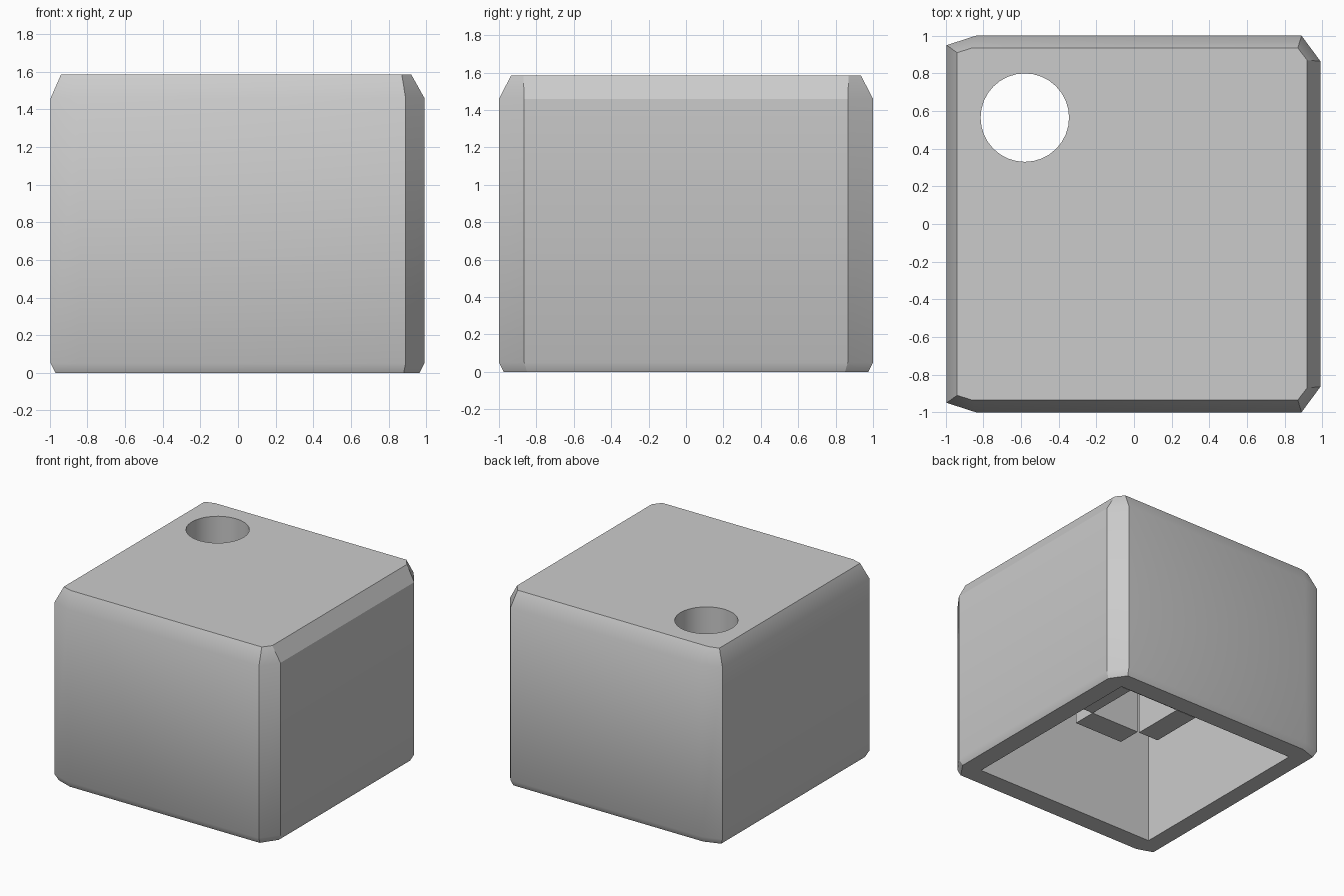
import bpy, bmesh, math

if "Cube" in bpy.data.objects:
    bpy.data.objects.remove(bpy.data.objects["Cube"])

grey = bpy.data.materials.new("light grey plastic")
grey.use_nodes = True
colour = (0.6, 0.6, 0.6, 1)
grey.diffuse_color = colour
grey.node_tree.nodes["Principled BSDF"].inputs["Base Color"].default_value = colour


def make(name, bm):
    bmesh.ops.recalc_face_normals(bm, faces=bm.faces)
    mesh = bpy.data.meshes.new(name)
    bm.to_mesh(mesh)
    bm.free()
    mesh.materials.append(grey)
    obj = bpy.data.objects.new(name, mesh)
    bpy.context.collection.objects.link(obj)
    return obj


def box(name, x0, x1, y0, y1, z0, z1):
    bm = bmesh.new()
    bmesh.ops.create_cube(bm, size=1)
    for v in bm.verts:
        v.co = ((x0 + x1) / 2 + v.co.x * (x1 - x0),
                (y0 + y1) / 2 + v.co.y * (y1 - y0),
                (z0 + z1) / 2 + v.co.z * (z1 - z0))
    return make(name, bm)


def cut(target, cutter):
    mod = target.modifiers.new("cut", "BOOLEAN")
    mod.operation, mod.solver, mod.object = "DIFFERENCE", "EXACT", cutter
    bpy.context.view_layer.objects.active = target
    bpy.ops.object.modifier_apply(modifier=mod.name)
    bpy.data.objects.remove(cutter)


# Shell: half outlines (y >= 0) at each height, mirrored to the front
body = [(0.99, 0.865), (0.89, 1), (-0.84, 1), (-0.995, 0.95)]
foot = [(0.965, 0.85), (0.88, 0.975), (-0.84, 0.975), (-0.97, 0.93)]
crown = [(0.92, 0.87), (0.87, 0.935), (-0.86, 0.935), (-0.94, 0.91)]
bm = bmesh.new()
rings = []
for half, z in ((foot, 0), (body, 0.05), (body, 1.46), (crown, 1.585)):
    outline = half + [(x, -y) for x, y in reversed(half)]
    rings.append([bm.verts.new((x, y, z)) for x, y in outline])
for low, high in zip(rings, rings[1:]):
    for i in range(len(low)):
        j = (i + 1) % len(low)
        bm.faces.new((low[i], low[j], high[j], high[i]))
bm.faces.new(rings[0])
bm.faces.new(rings[-1])
shell = make("shell", bm)

# Cavity open at the bottom
CEILING = 1.3
cut(shell, box("cavity_cutter", -0.83, 0.81, -0.82, 0.82, -0.2, CEILING))

# Round hole through the top
bm = bmesh.new()
bmesh.ops.create_cone(bm, cap_ends=True, segments=32, radius1=0.235, radius2=0.235, depth=1)
bmesh.ops.translate(bm, vec=(-0.58, 0.565, 1.5), verts=bm.verts)
cut(shell, make("hole_cutter", bm))

bpy.ops.object.select_all(action="DESELECT")
shell.select_set(True)
bpy.context.view_layer.objects.active = shell
bpy.ops.object.shade_smooth_by_angle(angle=math.radians(28.5))

# Four blocks hanging from the ceiling around a square socket
a, b, bottom, top = 0.22, 0.415, 0.45, CEILING + 0.05
box("front_socket_block", -a, a, -b, -a, bottom, top)
box("back_socket_block", -a, a, a, b, bottom, top)
box("right_socket_block", -b, -a - 0.015, -a, a, bottom, top)
box("left_socket_block", a, b, -a, a, bottom, top)
